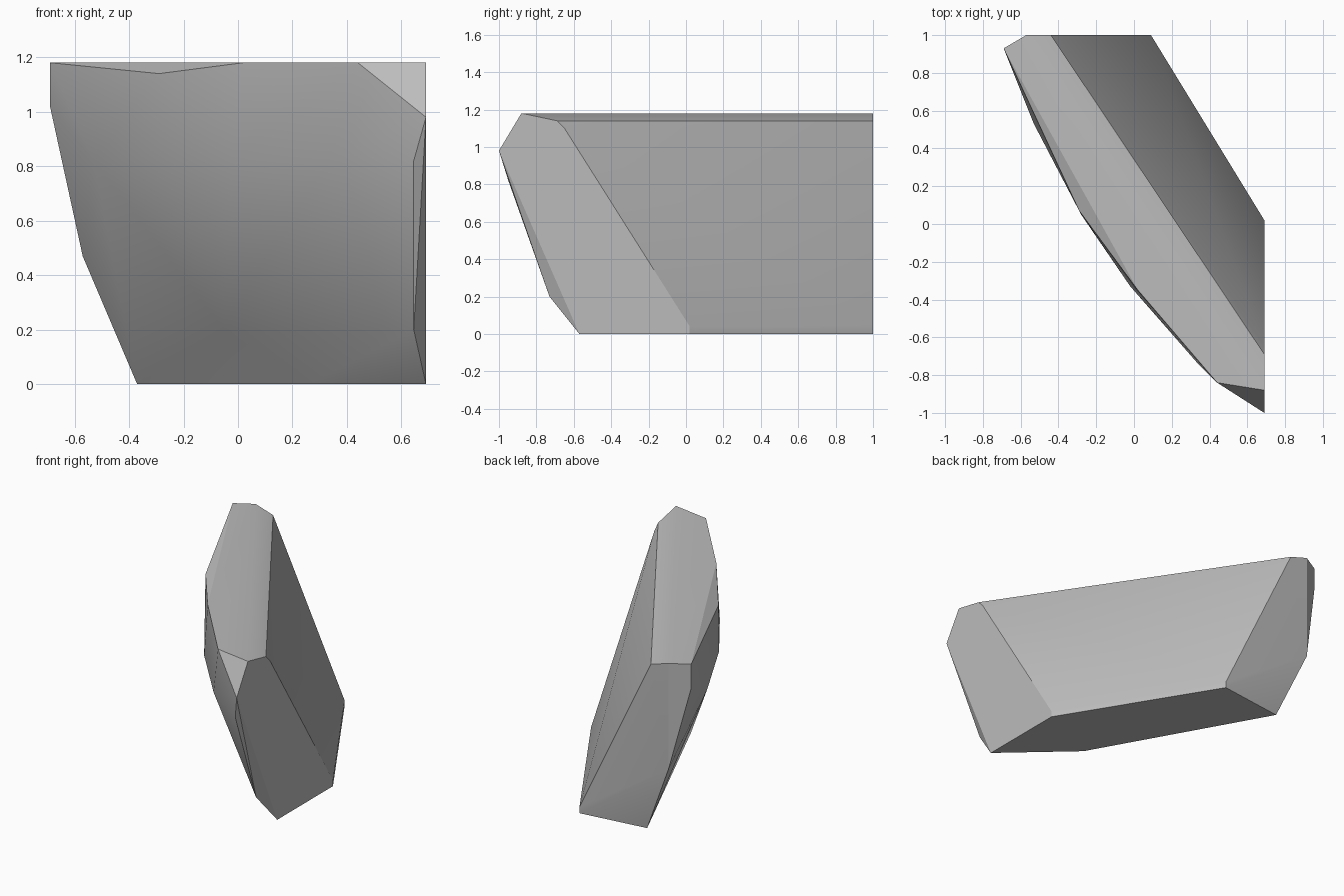
import bpy
import bmesh
import math

# Remove the default cube only
default_cube = bpy.data.objects.get("Cube")
if default_cube:
    bpy.data.objects.remove(default_cube, do_unlink=True)


def make_material(name, colour):
    material = bpy.data.materials.new(name)
    material.use_nodes = True
    material.diffuse_color = colour
    shader = material.node_tree.nodes["Principled BSDF"]
    shader.inputs["Base Color"].default_value = colour
    return material


def add_level(bm, height, outline):
    """Place one horizontal cross-section of the boulder."""
    for x, y in outline:
        bm.verts.new((x, y, height))


def build_hull(name, levels, material):
    """Wrap stacked cross-sections in one faceted convex skin."""
    bm = bmesh.new()
    for height, outline in levels:
        add_level(bm, height, outline)
    hull = bmesh.ops.convex_hull(bm, input=bm.verts[:])
    unused = [v for v in hull["geom_interior"] if isinstance(v, bmesh.types.BMVert)]
    bmesh.ops.delete(bm, geom=unused, context="VERTS")
    # Merge coplanar triangles into broad cut planes
    bmesh.ops.dissolve_limit(bm, angle_limit=math.radians(1),
                             verts=bm.verts[:], edges=bm.edges[:])
    bmesh.ops.recalc_face_normals(bm, faces=bm.faces[:])
    mesh = bpy.data.meshes.new(name)
    bm.to_mesh(mesh)
    bm.free()
    mesh.materials.append(material)
    rock = bpy.data.objects.new(name, mesh)
    bpy.context.collection.objects.link(rock)
    return rock


# Outer limits shared by the flat end cuts
end_x = 0.69
back_y = 1.0
stone = make_material("stone_grey", (0.5, 0.5, 0.5, 1))

levels = [
    # Foot and the small lip where the leaning back begins
    (0, [(-0.37, 0.94), (0.09, back_y), (end_x, 0.02), (end_x, -0.57), (0.26, -0.18)]),
    (0.04, [(0.09, back_y), (end_x, 0.02)]),
    # Undercut belly
    (0.2, [(0.645, -0.73), (-0.05, 0.02)]),
    (0.47, [(-0.57, back_y)]),
    # Widest part of the front
    (0.82, [(0.645, -0.95), (0.33, -0.73), (-0.02, -0.33), (-0.28, 0.05), (-0.53, 0.53)]),
    (0.98, [(end_x, -1)]),
    (1.02, [(-end_x, 0.93)]),
    # Worn ridge above the leaning back
    (1.1, [(-0.42, back_y), (end_x, -0.65)]),
    (1.14, [(-0.44, back_y), (end_x, -0.69), (-0.29, 0.07)]),
    # Top rim
    (1.18, [(-end_x, 0.93), (-0.57, back_y), (end_x, -0.88), (0.44, -0.84), (0.02, -0.35)]),
]
boulder = build_hull("boulder", levels, stone)

# Soften shallow edges while keeping the hard breaks crisp
bpy.ops.object.select_all(action="DESELECT")
boulder.select_set(True)
bpy.context.view_layer.objects.active = boulder
bpy.ops.object.shade_smooth_by_angle(angle=math.radians(30))
